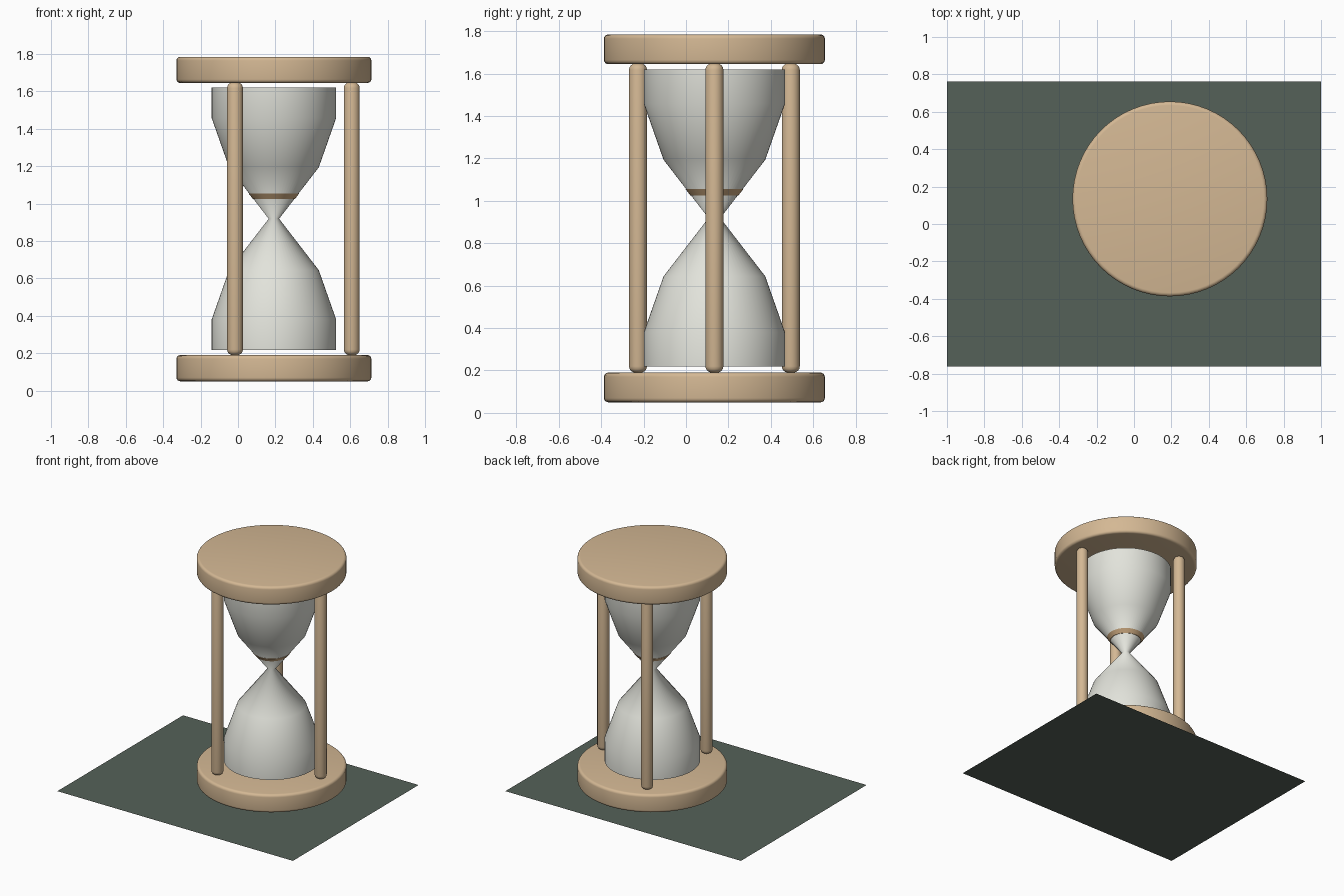
import bpy, bmesh, math

if "Cube" in bpy.data.objects:
    bpy.data.objects.remove(bpy.data.objects["Cube"])

CX, CY = 0.192, 0.134          # hourglass axis


def material(name, rgb):
    m = bpy.data.materials.new(name)
    lin = [(c / 255 / 12.92) if c < 11 else ((c / 255 + 0.055) / 1.055) ** 2.4 for c in rgb]
    m.diffuse_color = (*lin, 1)
    m.use_nodes = True
    m.node_tree.nodes["Principled BSDF"].inputs["Base Color"].default_value = m.diffuse_color
    return m


wood = material("light wood", (212, 184, 148))
glass = material("pale glass", (226, 227, 219))
sand = material("sand", (205, 170, 128))
green = material("dark green", (85, 97, 88))


def lathe(name, profile, mat, x=CX, y=CY, sides=64, angle=30):
    """Revolve (radius, z) points around a vertical axis; radius 0 closes an end."""
    bm = bmesh.new()
    verts = [bm.verts.new((r, 0, z)) for r, z in profile]
    edges = [bm.edges.new(pair) for pair in zip(verts, verts[1:])]
    bmesh.ops.spin(bm, geom=verts + edges, cent=(0, 0, 0), axis=(0, 0, 1),
                   angle=math.tau, steps=sides, use_duplicate=False)
    bmesh.ops.remove_doubles(bm, verts=bm.verts, dist=1e-5)
    bmesh.ops.recalc_face_normals(bm, faces=bm.faces)
    mesh = bpy.data.meshes.new(name)
    bm.to_mesh(mesh)
    bm.free()
    mesh.materials.append(mat)
    ob = bpy.data.objects.new(name, mesh)
    ob.location = (x, y, 0)
    bpy.context.collection.objects.link(ob)
    bpy.ops.object.select_all(action='DESELECT')
    bpy.context.view_layer.objects.active = ob
    ob.select_set(True)
    bpy.ops.object.shade_smooth_by_angle(angle=math.radians(angle))
    return ob


def rounded(radius, z0, z1, b, steps=4):
    """Profile of a cylinder with rounded rims."""
    arc = [(b * math.sin(i * math.pi / 2 / steps), b * math.cos(i * math.pi / 2 / steps))
           for i in range(steps + 1)]
    low = [(radius - b + s, z0 + b - c) for s, c in arc]
    high = [(radius - b + s, z1 - b + c) for s, c in reversed(arc)]
    return [(0, z0)] + low + high + [(0, z1)]


# Flat sheet under the hourglass
bpy.ops.mesh.primitive_plane_add(size=1)
sheet = bpy.context.object
sheet.name = "base_sheet"
sheet.scale = (2, 1.524, 1)
sheet.data.materials.append(green)

# Wooden end discs
lathe("bottom_disc", rounded(0.521, 0.05, 0.19, 0.02), wood)
lathe("top_disc", rounded(0.521, 1.645, 1.785, 0.02), wood)

# Three posts, evenly spaced
for i in range(3):
    a = i * math.tau / 3
    lathe(f"post_{i + 1}", rounded(0.0425, 0.19, 1.648, 0.03), wood,
          CX + 0.416 * math.cos(a), CY + 0.416 * math.sin(a), sides=32)

# Glass bulbs, mirrored about the neck
MID = 0.919
half = [(0, 0.701), (0.333, 0.701), (0.333, 0.539), (0.24, 0.275), (0.028, 0)]
lower = [(r, MID - h) for r, h in half]
upper = [(r, MID + h) for r, h in reversed(half[:-1])]
lathe("glass_bulbs", lower + upper, glass, angle=80)

# Sand band showing above the neck
slope = (0.24 - 0.028) / 0.275
band = [(0.028 + slope * (z - MID) + 0.003, z) for z in (1.026, 1.055)]
lathe("sand_band", [(0, 1.026)] + band + [(0, 1.055)], sand)
